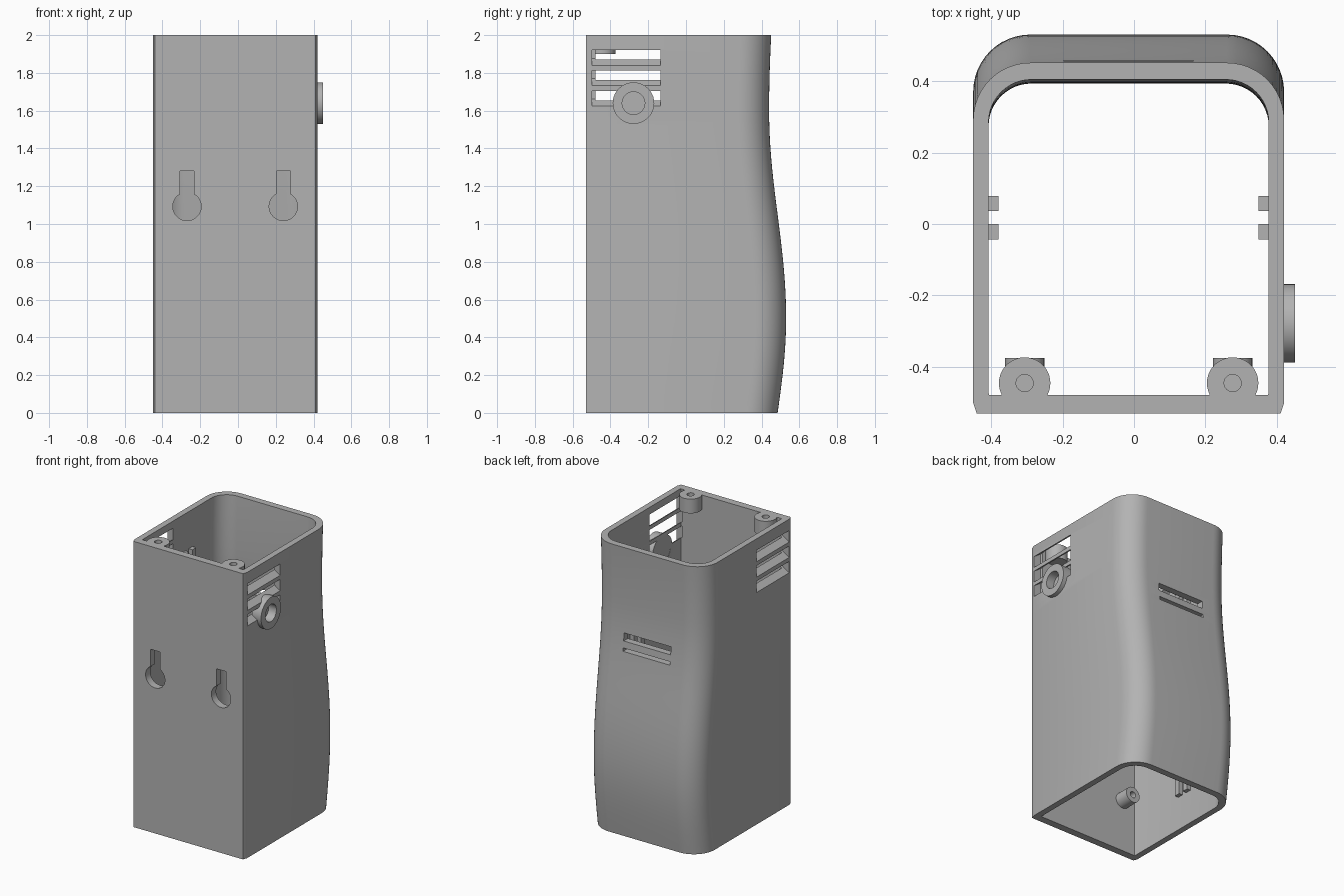
import bpy, bmesh
from math import pi, cos, sin
from mathutils import Vector, Matrix

if "Cube" in bpy.data.objects:
    bpy.data.objects.remove(bpy.data.objects["Cube"], do_unlink=True)

CX = -0.015           # symmetry plane of the case
HALF, INNER = 0.435, 0.392
FRONT, FRONT_IN = -0.53, -0.478
HEIGHT = 2.0

grey = bpy.data.materials.new("plain grey plastic")
grey.use_nodes = True
grey.diffuse_color = (0.45, 0.45, 0.45, 1)
grey.node_tree.nodes["Principled BSDF"].inputs["Base Color"].default_value = (0.45, 0.45, 0.45, 1)


def add_object(name, bm):
    bmesh.ops.recalc_face_normals(bm, faces=bm.faces)
    mesh = bpy.data.meshes.new(name)
    bm.to_mesh(mesh)
    bm.free()
    mesh.materials.append(grey)
    obj = bpy.data.objects.new(name, mesh)
    bpy.context.collection.objects.link(obj)
    return obj


def activate(obj):
    bpy.ops.object.select_all(action='DESELECT')
    obj.select_set(True)
    bpy.context.view_layer.objects.active = obj


def smooth(obj):
    activate(obj)
    bpy.ops.object.shade_smooth_by_angle(angle=0.5)


def prism(name, points, vector):
    bm = bmesh.new()
    face = bm.faces.new([bm.verts.new(p) for p in points])
    new = bmesh.ops.extrude_face_region(bm, geom=[face])["geom"]
    bmesh.ops.translate(bm, vec=vector, verts=[g for g in new if isinstance(g, bmesh.types.BMVert)])
    return add_object(name, bm)


def boss(name, radius, hole, length, depth, base, axis):
    """Round boss with a blind hole, turned from a half profile."""
    profile = [(0, 0), (radius, 0), (radius, length), (hole, length),
               (hole, length - depth), (0, length - depth)]
    bm = bmesh.new()
    verts = [bm.verts.new((r, 0, z)) for r, z in profile]
    edges = [bm.edges.new(pair) for pair in zip(verts, verts[1:])]
    bmesh.ops.spin(bm, geom=verts + edges, cent=(0, 0, 0), axis=(0, 0, 1),
                   angle=2 * pi, steps=40)
    bmesh.ops.remove_doubles(bm, verts=bm.verts, dist=0.0001)
    turn = Vector((0, 0, 1)).rotation_difference(Vector(axis)).to_matrix().to_4x4()
    bm.transform(Matrix.Translation(base) @ turn)
    obj = add_object(name, bm)
    smooth(obj)
    return obj


def back_depth(z):
    """Wavy silhouette of the back wall."""
    if z < 0.5:
        a = z - 0.5
    elif z < 1.6:
        a = (z - 0.5) / 1.1
    else:
        a = 1 + (z - 1.6) / 1.74
    return 0.485 + 0.045 * cos(pi * a)


def outline(z, half, front, back, radius, cut):
    pts = [(CX - half, front + 3 * cut), (CX - half + cut, front),
           (CX + half - cut, front), (CX + half, front + 3 * cut)]
    for start, sx in ((0, 1), (pi / 2, -1)):
        for i in range(13):
            a = start + i * pi / 24
            pts.append((CX + sx * (half - radius) + radius * cos(a),
                        back - radius + radius * sin(a)))
    return [Vector((x, y, z)) for x, y in pts]


# Hollow case, open at both ends
bm = bmesh.new()
levels = [HEIGHT * i / 40 for i in range(41)]
outer, inner = [], []
for z in levels:
    b = back_depth(z)
    outer.append([bm.verts.new(p) for p in outline(z, HALF, FRONT, b, 0.16, 0.01)])
    inner.append([bm.verts.new(p) for p in outline(z, INNER, FRONT_IN, b - 0.047, 0.12, 0.002)])


def bridge(a, b):
    for i in range(len(a)):
        j = (i + 1) % len(a)
        bm.faces.new((a[i], a[j], b[j], b[i]))


for wall in (outer, inner):
    for low, high in zip(wall, wall[1:]):
        bridge(low, high)
bridge(outer[0], inner[0])
bridge(outer[-1], inner[-1])
case = add_object("case", bm)

cutters = []
for s in (-1, 1):
    # Sloping side vents
    for row in range(3):
        z = 1.84 - 0.108 * row
        x0, x1 = CX + s * (HALF + 0.01), CX + s * (INNER - 0.01)
        lo, hi = z - 0.007, z + 0.037
        corners = [(x0, lo), (x1, hi), (x1, hi + 0.08), (x0, lo + 0.08)]
        cutters.append(prism("vent_cutter", [(x, -0.497, h) for x, h in corners], (0, 0.362, 0)))
    # Keyhole hangers in the front wall
    x, zc, r, w = CX + s * 0.255, 1.093, 0.075, 0.037
    start = pi / 2 + 0.516
    key = [(x + w, 1.28), (x - w, 1.28)]
    for i in range(33):
        a = start + i * (2 * pi - 1.032) / 32
        key.append((x + r * cos(a), zc + r * sin(a)))
    cutters.append(prism("keyhole_cutter", [(px, FRONT - 0.05, pz) for px, pz in key], (0, 0.15, 0)))

# Two slits in the back wall
for low, high in ((1.345, 1.4), (1.275, 1.298)):
    cutters.append(prism("slit_cutter", [(CX - 0.182, 0.35, low), (CX + 0.182, 0.35, low),
                                         (CX + 0.182, 0.35, high), (CX - 0.182, 0.35, high)], (0, 0.25, 0)))

# Seat for the side socket
seat = [(0.35, -0.278 + 0.09 * cos(i * pi / 20), 1.64 + 0.09 * sin(i * pi / 20)) for i in range(40)]
cutters.append(prism("socket_cutter", seat, (0.1, 0, 0)))

activate(case)
for cutter in cutters:
    cutter.hide_render = True
    mod = case.modifiers.new("cut", 'BOOLEAN')
    mod.operation = 'DIFFERENCE'
    mod.solver = 'EXACT'
    mod.object = cutter
    bpy.ops.object.modifier_apply(modifier=mod.name)
for cutter in cutters:
    bpy.data.objects.remove(cutter, do_unlink=True)
smooth(case)

# Round socket on the side
boss("side_socket", 0.11, 0.06, 0.072, 0.06, (0.378, -0.278, 1.64), (1, 0, 0))

for s, side in ((-1, "right"), (1, "left")):
    # Screw bosses at the top and low on the front wall
    boss(side + "_top_screw_boss", 0.072, 0.024, 0.1, 0.08,
         (CX + s * 0.291, -0.445, 1.9), (0, 0, 1))
    boss(side + "_lower_screw_boss", 0.055, 0.022, 0.11, 0.08,
         (CX + s * 0.291, -0.485, 0.37), (0, 1, 0))
    # Paired board rails on the side walls
    for part, y in (("front", -0.043), ("back", 0.036)):
        xa, xb = CX + s * (INNER + 0.01), CX + s * 0.364
        prism(side + "_" + part + "_board_rail",
              [(xa, y, 0.24), (xb, y, 0.24), (xb, y + 0.043, 0.24), (xa, y + 0.043, 0.24)],
              (0, 0, 1.5))
